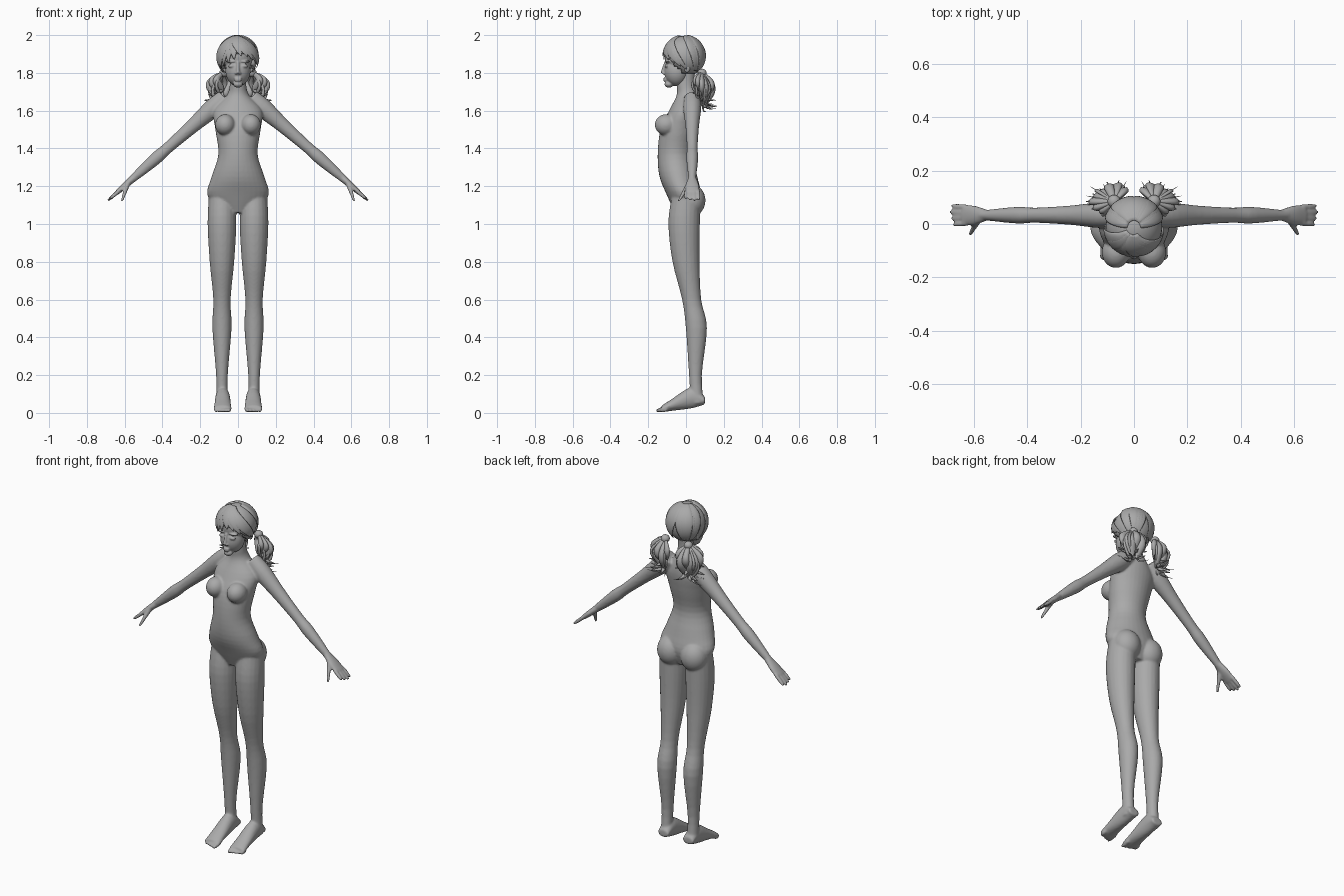
import bpy, bmesh, math, random
from mathutils import Vector, Matrix

random.seed(4)
default_cube = bpy.data.objects.get("Cube")
if default_cube:
    bpy.data.objects.remove(default_cube)

X_AXIS, Y_AXIS, Z_AXIS = Matrix.Identity(3)
SKULL = Vector((0, -.01, 1.885))
HAIR_TIE = Vector((.075, .085, 1.8))
GREY = (.4, .4, .4, 1)

clay = bpy.data.materials.new("plain grey")
clay.use_nodes = True
clay.diffuse_color = GREY
clay.node_tree.nodes["Principled BSDF"].inputs["Base Color"].default_value = GREY


def smooth_rows(rows, steps):
    """Pass a Catmull-Rom curve through rows of numbers."""
    last = len(rows) - 1
    result = []
    for i in range(last):
        before, start, end, after = (rows[max(0, min(last, i + k))] for k in (-1, 0, 1, 2))
        for step in range(steps):
            t = step / steps
            result.append([b + t / 2 * (c - a + t * (2 * a - 5 * b + 4 * c - d + t * (3 * (b - c) + d - a)))
                           for a, b, c, d in zip(before, start, end, after)])
    return result + [list(rows[-1])]


def tube(bm, rows, depth_toward=Y_AXIS, axis=None, sides=20, steps=4):
    """Loft ellipses along rows of x, y, z, half width, half depth."""
    rows = smooth_rows(rows, steps)
    points = [Vector(row[:3]) for row in rows]
    rings = []
    for i, (point, row) in enumerate(zip(points, rows)):
        ahead, behind = points[min(i + 1, len(points) - 1)], points[max(i - 1, 0)]
        along = axis or (ahead - behind).normalized()
        toward = depth_toward or (point - SKULL)
        deep = (toward - along * toward.dot(along)).normalized()
        wide = deep.cross(along)
        turns = [math.tau * k / sides for k in range(sides)]
        rings.append([bm.verts.new(point + wide * row[3] * math.cos(a) + deep * row[4] * math.sin(a))
                      for a in turns])
    for lower, upper in zip(rings, rings[1:]):
        for k in range(sides):
            n = (k + 1) % sides
            bm.faces.new((lower[k], lower[n], upper[n], upper[k]))
    bm.faces.new(rings[0])
    bm.faces.new(rings[-1])


def ball(bm, centre, size):
    placement = Matrix.Translation(centre) @ Matrix.Diagonal((*size, 1))
    bmesh.ops.create_uvsphere(bm, u_segments=32, v_segments=20, radius=1, matrix=placement)


def mirror(bm):
    """Copy everything built so far to the other side."""
    geometry = bm.verts[:] + bm.edges[:] + bm.faces[:]
    for element in bmesh.ops.duplicate(bm, geom=geometry)["geom"]:
        if isinstance(element, bmesh.types.BMVert):
            element.co.x *= -1


def finish(bm, name, voxel=0, thickness=0):
    """Turn the mesh into a smooth object, fused or thickened if asked."""
    bmesh.ops.recalc_face_normals(bm, faces=bm.faces[:])
    mesh = bpy.data.meshes.new(name)
    bm.to_mesh(mesh)
    bm.free()
    mesh.materials.append(clay)
    part = bpy.data.objects.new(name, mesh)
    bpy.context.collection.objects.link(part)
    bpy.context.view_layer.objects.active = part
    if voxel:
        fuse = part.modifiers.new("Fuse", "REMESH")
        fuse.mode, fuse.voxel_size = "VOXEL", voxel
        soften = part.modifiers.new("Soften", "SMOOTH")
        soften.factor, soften.iterations = .5, 5
    if thickness:
        part.modifiers.new("Thickness", "SOLIDIFY").thickness = thickness
    for modifier in list(part.modifiers):
        bpy.ops.object.modifier_apply(modifier=modifier.name)
    part.data.shade_smooth()


def arm_point(x, y=.033):
    """Point on the straight line from shoulder to fingertips."""
    return x, y, 1.73 - .88 * x


body = bmesh.new()

# Leg: height, centre depth, radius
leg = [(1.14, 0, .07), (1, -.01, .076), (.8, 0, .065), (.6, .03, .046),
       (.45, .055, .051), (.2, .05, .031), (.05, .06, .032)]
tube(body, [(.085, y, z, r, r * 1.1) for z, y, r in leg], axis=Z_AXIS)

# Foot: position along the sole, height, half thickness
foot = [(.1, .065, .02), (.03, .08, .056), (-.08, .04, .03), (-.13, .02, .017)]
tube(body, [(.081, y, z, .04 - .06 * y, r) for y, z, r in foot], Z_AXIS, axis=-Y_AXIS)
for i in range(5):
    x, r = .048 + .017 * i, .011
    tip = -.16 + .006 * i
    tube(body, [(x, -.1, .02, r, r), (x, tip + .02, .015, r, r), (x, tip, .01, r / 2, r / 2)], Z_AXIS)

# Arm: reach and radius
arm = [(.07, .045), (.135, .05), (.24, .038), (.37, .03), (.44, .033), (.57, .019)]
tube(body, [(*arm_point(x), r, r * .95) for x, r in arm])

# Palm, fingers and thumb
palm = [(.55, .018, .02), (.6, .017, .037), (.64, .012, .04)]
tube(body, [(*arm_point(x), r, d) for x, r, d in palm])
for i in range(4):
    y, length = .003 + .02 * i, .06 - .006 * abs(i - 2)
    splay = .004 * (i - 1.5)
    tube(body, [(*arm_point(.63 + length * t, y + splay * t), r, r)
                for t, r in ((0, .011), (.6, .01), (1, .006))], sides=12)
tube(body, [(.585 + .03 * t, .015 - .055 * t, 1.21 - .09 * t, .014 - .007 * t, .015 - .008 * t)
            for t in (0, .5, 1)], sides=12)

# Bust and seat
ball(body, (.068, -.105, 1.525), (.053, .06, .056))
ball(body, (.076, .03, 1.125), (.076, .073, .085))
mirror(body)

# Torso and neck: height, half width, front, back
torso = [(1.06, .08, -.06, .05), (1.15, .162, -.1, .08), (1.25, .14, -.14, .06),
         (1.37, .104, -.15, .035), (1.5, .12, -.135, .06), (1.6, .128, -.09, .075),
         (1.68, .06, -.05, .065), (1.74, .043, -.05, .045), (1.82, .043, -.05, .05)]
tube(body, [(0, (front + back) / 2, z, w, (back - front) / 2) for z, w, front, back in torso],
     axis=Z_AXIS, sides=32)
finish(body, "body", voxel=.006)

# Head: eyelids, brows and ears on one side, then skull, jaw, chin, nose and lips
head = bmesh.new()
ball(head, (.032, -.1, 1.836), (.02, .013, .01))
ball(head, (.035, -.098, 1.86), (.03, .014, .006))
ball(head, (.08, .005, 1.83), (.01, .018, .03))
ball(head, (.009, -.118, 1.798), (.008, .01, .007))
mirror(head)
ball(head, SKULL, (.085, .102, .095))
ball(head, (0, -.05, 1.81), (.066, .066, .08))
ball(head, (0, -.09, 1.74), (.026, .024, .018))
tube(head, [(0, -.108, 1.86, .008, .006), (0, -.115, 1.83, .008, .01), (0, -.125, 1.8, .01, .01)],
     axis=-Z_AXIS)
for z in (1.77, 1.76):
    ball(head, (0, -.11, z), (.02, .01, .006))
finish(head, "head", voxel=.004)

# Hair cap: open shell trimmed around the face and nape
cap = bmesh.new()
ball(cap, SKULL, (.106, .108, .11))


def bare(face):
    centre = face.calc_center_median()
    over_face = centre.y < -.025 and centre.z < 1.91 and abs(centre.x) < .085
    return over_face or centre.z < HAIR_TIE.z


bmesh.ops.delete(cap, geom=[face for face in cap.faces if bare(face)], context="FACES")
finish(cap, "hair_cap", thickness=.015)


def taper(t):
    """Full in the middle, narrow at both ends."""
    return math.sin(math.pi * (.15 + .82 * t))


def lock(bm, start, end):
    """Flat lock over the skull between two azimuth and elevation pairs in degrees."""
    lift = 1 + random.uniform(0, .02)
    rows = []
    for i in range(9):
        t = i / 8
        turn, rise = (math.radians(a + (b - a) * t) for a, b in zip(start, end))
        outward = Vector((math.cos(rise) * math.sin(turn), -math.cos(rise) * math.cos(turn), math.sin(rise)))
        point = SKULL + outward * .112 * lift * (.965 + .04 * t)
        rows.append((*point, .026 * taper(t), .008 * (1.1 - t)))
    tube(bm, rows, None, sides=10, steps=2)


# Fringe swept from an off-centre parting, longer toward the temples
fringe = bmesh.new()
for i in range(12):
    azimuth = -100 + 18 * i
    lock(fringe, (azimuth / 4 - 18, 74), (azimuth, 6 - 50 * abs(azimuth - 15) / 100))
finish(fringe, "fringe")

# Back locks combed from the crown to the two hair ties
back_hair = bmesh.new()
for i in range(7):
    lock(back_hair, (105 + 12 * i, 78), (128 + 5 * i, -42))
mirror(back_hair)
finish(back_hair, "back_hair")


def curl(bm, heading, reach, drop, radius):
    """Strand that bulges from the tie, tucks in and flicks outward at its tip."""
    angle = math.radians(heading)
    outward = Vector((math.cos(angle), .75 * math.sin(angle), 0))
    rows = []
    for i in range(9):
        t = i / 8
        swing = t + .45 * math.sin(math.tau * t)
        fall = .03 * math.sin(math.pi * t) - drop * math.sin(math.pi * t * .62)
        rows.append((*(HAIR_TIE + outward * reach * swing + Z_AXIS * fall),
                     radius * taper(t), radius * taper(t) * .7))
    tube(bm, rows, Vector((.3, .9, .2)), sides=10)


# Curly pigtails with thin loose strands between the thick curls
pigtails = bmesh.new()
ball(pigtails, HAIR_TIE, (.024, .024, .022))
for i in range(8):
    heading = 125 - 25 * i
    curl(pigtails, heading, random.uniform(.08, .11), random.uniform(.11, .2), .021)
    curl(pigtails, heading - 10, random.uniform(.09, .12), random.uniform(.13, .23), .009)
mirror(pigtails)
finish(pigtails, "pigtails")
